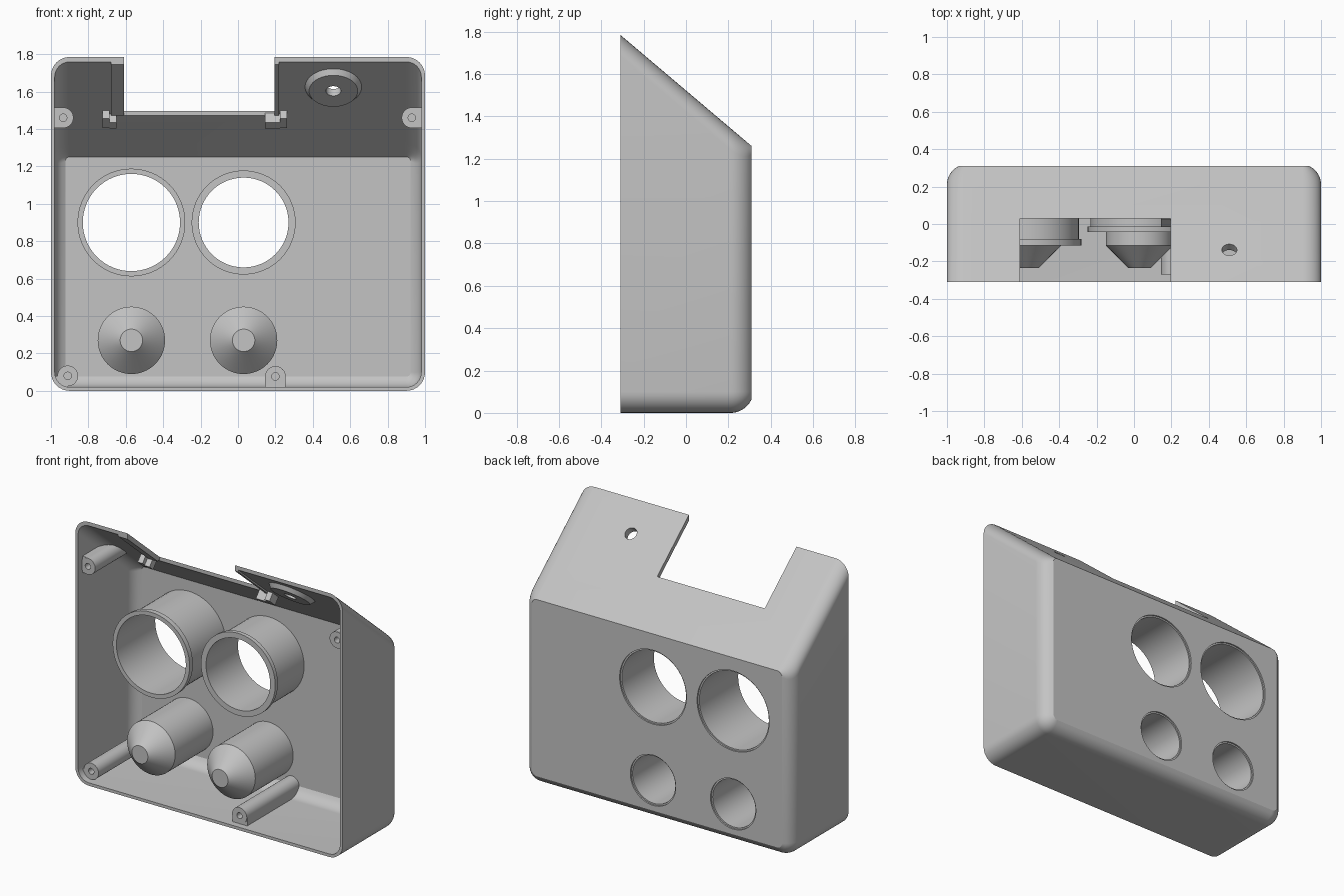
import bpy, bmesh
from math import pi, sqrt, sin, cos
from mathutils import Matrix, Vector

cube = bpy.data.objects.get("Cube")
if cube:
    bpy.data.objects.remove(cube, do_unlink=True)

grey = bpy.data.materials.new("light_grey")
grey.use_nodes = True
colour = (0.55, 0.55, 0.55, 1)
grey.diffuse_color = colour
grey.node_tree.nodes["Principled BSDF"].inputs["Base Color"].default_value = colour

FRONT, BACK, TOP, BACK_TOP = -0.31, 0.31, 1.785, 1.26
WALL = 0.02
slope = (TOP - BACK_TOP) / (BACK - FRONT)
stretch = sqrt(1 + slope * slope)

# Frame of the sloped lid: x across, y down the slope, z outward
down = Vector((0, 1, -slope)) / stretch
out = Vector((1, 0, 0)).cross(down)
lid = Matrix.Translation((0, FRONT, TOP)) @ Matrix(((1, 0, 0), down, out)).transposed().to_4x4()
along_y = Matrix.Rotation(pi / 2, 4, 'X')


def make(name, bm):
    bmesh.ops.recalc_face_normals(bm, faces=bm.faces)
    mesh = bpy.data.meshes.new(name)
    bm.to_mesh(mesh)
    bm.free()
    mesh.materials.append(grey)
    ob = bpy.data.objects.new(name, mesh)
    bpy.context.collection.objects.link(ob)
    return ob


def activate(ob):
    bpy.ops.object.select_all(action='DESELECT')
    ob.select_set(True)
    bpy.context.view_layer.objects.active = ob


def combine(ob, other, operation):
    mod = ob.modifiers.new("combine", 'BOOLEAN')
    mod.operation, mod.solver, mod.object = operation, 'EXACT', other
    activate(ob)
    bpy.ops.object.modifier_apply(modifier=mod.name)
    bpy.data.objects.remove(other, do_unlink=True)


def smooth(ob):
    activate(ob)
    bpy.ops.object.shade_smooth_by_angle(angle=0.5)


def box(name, x, y, z, frame=Matrix()):
    bm = bmesh.new()
    bmesh.ops.create_cube(bm, size=1)
    for v in bm.verts:
        v.co = [a + (b - a) * (c + 0.5) for (a, b), c in zip((x, y, z), v.co)]
    bm.transform(frame)
    return make(name, bm)


def cone(name, r1, r2, z0, z1, frame):
    bm = bmesh.new()
    bmesh.ops.create_cone(bm, cap_ends=True, segments=64, radius1=r1, radius2=r2, depth=z1 - z0)
    bm.transform(frame @ Matrix.Translation((0, 0, (z0 + z1) / 2)))
    return make(name, bm)


def rod(name, x, z, r, y0, y1):
    return cone(name, r, r, -y1, -y0, Matrix.Translation((x, 0, z)) @ along_y)


def lathe(name, x, z, profile):
    bm = bmesh.new()
    vs = [bm.verts.new((r, y, 0)) for r, y in profile]
    es = [bm.edges.new((a, b)) for a, b in zip(vs, vs[1:] + vs[:1])]
    bmesh.ops.spin(bm, geom=vs + es, cent=(0, 0, 0), axis=(0, 1, 0), angle=2 * pi, steps=64)
    bmesh.ops.remove_doubles(bm, verts=bm.verts, dist=0.0001)
    bm.transform(Matrix.Translation((x, 0, z)))
    ob = make(name, bm)
    smooth(ob)


def housing_solid(name, inset, front):
    """Rounded sections lofted front to back, narrowing in an arc at the back."""
    back, big, depth = BACK - inset, 0.11 - inset / 2, 0.10 - inset / 2
    steps = [depth * i / 8 for i in range(9)]
    levels = [(front, 0)] + [(back - depth + s, big - sqrt(big * big - s * s)) for s in steps]
    bm, rings = bmesh.new(), []
    for y, e in levels:
        w, r, low = 1 - inset - e, 0.1 - inset - e, inset + e
        high = TOP - slope * (y - FRONT) - inset * stretch
        corners = [(w - r, high - r), (r - w, high - r), (r - w, low + r), (w - r, low + r)]
        ring = []
        for q, (cx, cz) in enumerate(corners):
            for i in range(9):
                a = (q + i / 8) * pi / 2
                ring.append(bm.verts.new((cx + r * cos(a), y, cz + r * sin(a))))
        rings.append(ring)
    for p, q in zip(rings, rings[1:]):
        for i in range(len(p)):
            j = (i + 1) % len(p)
            bm.faces.new((p[i], p[j], q[j], q[i]))
    bm.faces.new(rings[0])
    bm.faces.new(rings[-1])
    return make(name, bm)


def trim(ob):
    combine(ob, housing_solid("trim_helper", 0.005, FRONT), 'INTERSECT')


# Housing: hollow shell, open at the front, with a notch in the lid
housing = housing_solid("housing", 0, FRONT)
combine(housing, housing_solid("cavity", WALL, FRONT - 0.1), 'DIFFERENCE')
combine(housing, box("notch", (-0.61, 0.195), (-0.6, 0.03), (1.35, 2.2)), 'DIFFERENCE')

# Wide open tubes and closed funnels, set into the back wall
LEFT, RIGHT = -0.57, 0.03
for name, x, bore, body, flange, front, step in (
        ("right_tube", LEFT, 0.26, 0.275, 0.288, -0.115, 0.035),
        ("left_tube", RIGHT, 0.24, 0.262, 0.278, -0.042, 0.028)):
    combine(housing, rod("hole", x, 0.9, bore + 0.01, 0.2, 0.4), 'DIFFERENCE')
    lathe(name, x, 0.9, [(bore, front), (flange, front), (flange, front + step),
                         (body, front + step), (body, 0.3), (bore, 0.3)])
for name, x in (("right_funnel", LEFT), ("left_funnel", RIGHT)):
    combine(housing, rod("hole", x, 0.27, 0.17, 0.2, 0.4), 'DIFFERENCE')
    lathe(name, x, 0.27, [(0, -0.235), (0.06, -0.235), (0.18, -0.115), (0.18, 0.3),
                          (0.16, 0.3), (0.16, -0.105), (0.05, -0.215), (0, -0.215)])

# Tapered boss under the lid, with a hole through both
boss_frame = lid @ Matrix.Translation((0.51, 0.225, 0))
boss = cone("lid_boss", 0.13, 0.155, -0.048, -0.015, boss_frame)
for ob in (housing, boss):
    combine(ob, cone("hole", 0.04, 0.04, -0.1, 0.1, boss_frame), 'DIFFERENCE')
smooth(boss)
smooth(housing)

# Screw posts joined to the walls by webs
for name, x, z, web_x, web_z in (
        ("lower_right_post", -0.91, 0.08, (-1, -0.91), (0, 0.08)),
        ("lower_middle_post", 0.2, 0.077, (0.145, 0.255), (0, 0.077)),
        ("upper_right_post", -0.935, 1.46, (-1, -0.935), (1.405, 1.515)),
        ("upper_left_post", 0.93, 1.46, (0.93, 1), (1.405, 1.515))):
    post = rod(name, x, z, 0.055, -0.27, 0.3)
    combine(post, box("web", web_x, (-0.265, 0.29), web_z), 'UNION')
    combine(post, rod("screw_hole", x, z, 0.02, -0.4, -0.1), 'DIFFERENCE')
    trim(post)
    smooth(post)

# Rails along the notch and stepped clips at its lower corners
for name, x, s, depth in (
        ("right_rail", (-0.68, -0.61), (0, 0.45), 0.03),
        ("left_rail", (0.195, 0.22), (0, 0.45), 0.03),
        ("right_clip_outer", (-0.725, -0.688), (0.42, 0.5), 0.075),
        ("right_clip_inner", (-0.688, -0.65), (0.45, 0.5), 0.078),
        ("left_clip_inner", (0.145, 0.225), (0.45, 0.5), 0.078),
        ("left_clip_outer", (0.225, 0.262), (0.42, 0.5), 0.075)):
    trim(box(name, x, s, (-depth, -0.012), lid))
